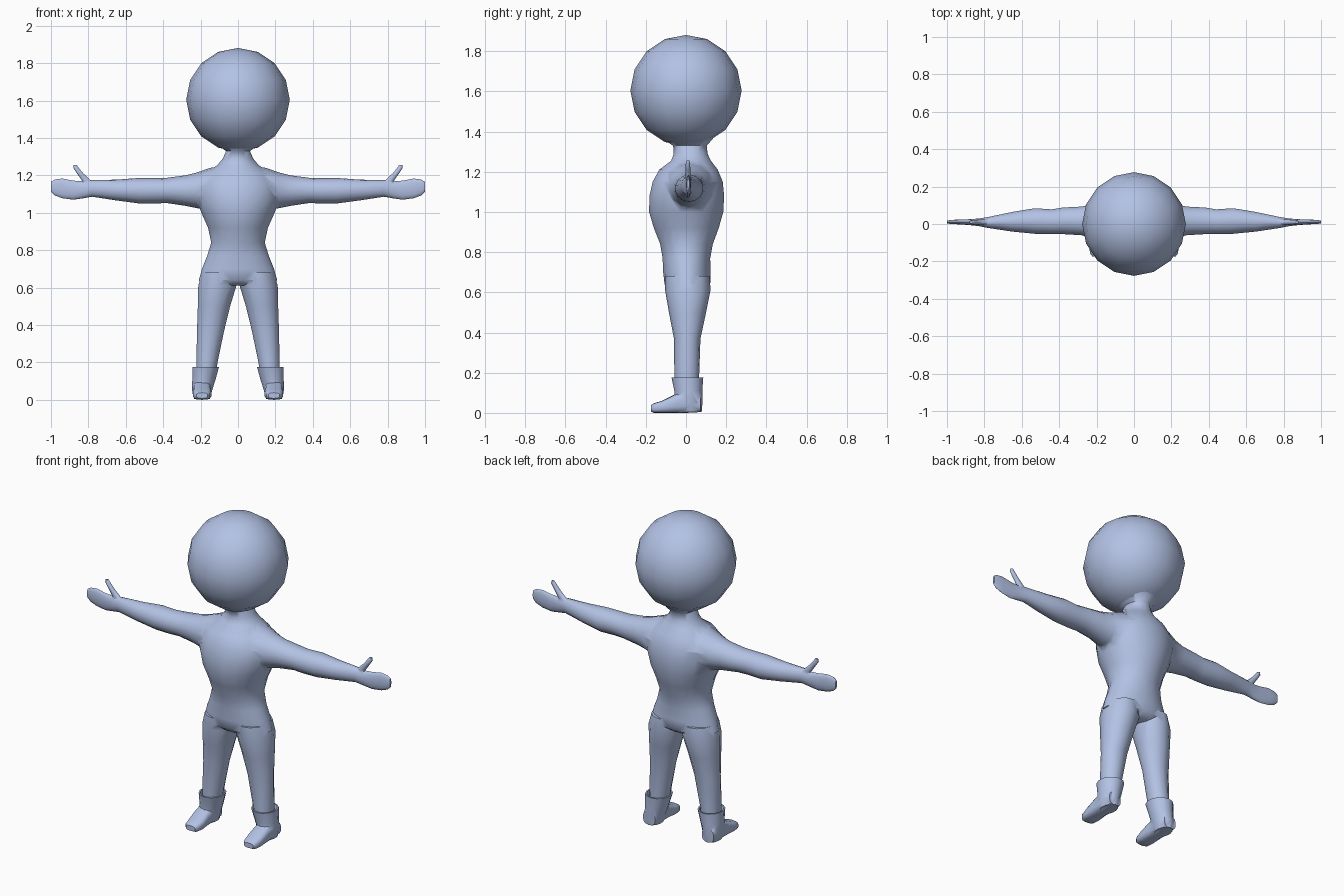
import bpy, bmesh, math
from mathutils import Vector

mat = bpy.data.materials.new("soft_blue")
mat.diffuse_color = (0.45, 0.54, 0.78, 1)


def finish(obj, angle=50):
    obj.data.materials.clear()
    obj.data.materials.append(mat)
    for p in obj.data.polygons:
        p.material_index = 0
    bpy.ops.object.select_all(action='DESELECT')
    obj.select_set(True)
    bpy.context.view_layer.objects.active = obj
    bpy.ops.object.shade_smooth_by_angle(angle=math.radians(angle))


def loft(name, axis, rings, n=14, power=1.0, mirror=False):
    """Rings are (position, low1, high1, low2, high2) across the two other axes."""
    others = [a for a in range(3) if a != axis]
    bm = bmesh.new()
    loops = []
    for t, a0, a1, b0, b1 in rings:
        loop = []
        for i in range(n):
            th = 2 * math.pi * (i + 0.5) / n
            c, s = math.cos(th), math.sin(th)
            co = Vector()
            co[axis] = t
            co[others[0]] = (a0 + a1) / 2 + (a1 - a0) / 2 * math.copysign(abs(c) ** power, c)
            co[others[1]] = (b0 + b1) / 2 + (b1 - b0) / 2 * math.copysign(abs(s) ** power, s)
            if mirror:
                co.x = -co.x
            loop.append(bm.verts.new(co))
        loops.append(loop)
    for p, q in zip(loops, loops[1:]):
        for i in range(n):
            j = (i + 1) % n
            bm.faces.new((p[i], p[j], q[j], q[i]))
    bm.faces.new(loops[0])
    bm.faces.new(loops[-1])
    bmesh.ops.recalc_face_normals(bm, faces=bm.faces)
    me = bpy.data.meshes.new(name)
    bm.to_mesh(me)
    bm.free()
    obj = bpy.data.objects.new(name, me)
    bpy.context.collection.objects.link(obj)
    return obj


def union(base, parts):
    bpy.context.view_layer.objects.active = base
    for part in parts:
        m = base.modifiers.new("union", 'BOOLEAN')
        m.operation, m.solver, m.object = 'UNION', 'EXACT', part
        bpy.ops.object.modifier_apply(modifier=m.name)
        bpy.data.objects.remove(part)
    return base


# Torso from crotch to neck
torso = loft("body", 2, [
    (0.61, -0.14, 0.14, -0.07, 0.08),
    (0.64, -0.212, 0.212, -0.108, 0.122),
    (0.70, -0.195, 0.195, -0.115, 0.123),
    (0.77, -0.167, 0.167, -0.118, 0.122),
    (0.84, -0.145, 0.145, -0.13, 0.135),
    (0.92, -0.162, 0.162, -0.162, 0.165),
    (1.00, -0.198, 0.198, -0.186, 0.188),
    (1.08, -0.225, 0.225, -0.184, 0.192),
    (1.15, -0.222, 0.222, -0.168, 0.185),
    (1.21, -0.18, 0.18, -0.135, 0.16),
    (1.255, -0.112, 0.112, -0.075, 0.125),
    (1.29, -0.082, 0.082, -0.062, 0.108),
    (1.33, -0.065, 0.065, -0.065, 0.105),
    (1.37, -0.12, 0.12, -0.13, 0.14),
], n=20)

limbs = []
for side, mirror in (("left", False), ("right", True)):
    # Arm ending in a flat mitten hand
    limbs.append(loft(side + "_arm", 0, [
        (0.06, -0.12, 0.15, 1.00, 1.255),
        (0.15, -0.11, 0.14, 1.01, 1.24),
        (0.22, -0.08, 0.11, 1.025, 1.215),
        (0.28, -0.062, 0.095, 1.037, 1.20),
        (0.38, -0.056, 0.09, 1.052, 1.187),
        (0.44, -0.055, 0.08, 1.05, 1.185),
        (0.53, -0.054, 0.086, 1.05, 1.186),
        (0.65, -0.042, 0.066, 1.066, 1.177),
        (0.78, -0.022, 0.038, 1.086, 1.175),
        (0.83, -0.012, 0.03, 1.077, 1.168),
        (0.88, -0.006, 0.026, 1.070, 1.172),
        (0.94, -0.002, 0.024, 1.078, 1.183),
        (0.98, 0.0, 0.022, 1.093, 1.178),
        (1.0, 0.004, 0.018, 1.112, 1.165),
    ], mirror=mirror))
    # Thumb
    limbs.append(loft(side + "_thumb", 2, [
        (1.13, 0.755, 0.825, -0.006, 0.026),
        (1.17, 0.782, 0.835, -0.006, 0.026),
        (1.21, 0.825, 0.862, -0.004, 0.023),
        (1.24, 0.85, 0.882, -0.002, 0.021),
        (1.256, 0.862, 0.88, 0.003, 0.017),
    ], n=8, mirror=mirror))
    # Leg
    limbs.append(loft(side + "_leg", 2, [
        (0.12, 0.12, 0.222, -0.055, 0.062),
        (0.20, 0.108, 0.224, -0.058, 0.066),
        (0.37, 0.072, 0.221, -0.06, 0.072),
        (0.50, 0.04, 0.217, -0.085, 0.10),
        (0.61, 0.006, 0.215, -0.104, 0.122),
        (0.68, 0.01, 0.195, -0.105, 0.118),
    ], mirror=mirror))
    # Boot shaft with a recessed cuff, joined to a foot
    shaft = loft(side + "_boot", 2, [
        (0.005, 0.15, 0.235, -0.045, 0.078),
        (0.05, 0.137, 0.247, -0.055, 0.082),
        (0.11, 0.118, 0.246, -0.058, 0.081),
        (0.175, 0.10, 0.246, -0.072, 0.086),
        (0.175, 0.108, 0.238, -0.064, 0.078),
        (0.15, 0.115, 0.234, -0.058, 0.072),
    ], mirror=mirror)
    foot = loft(side + "_foot", 1, [
        (0.072, 0.155, 0.233, 0.004, 0.08),
        (0.0, 0.142, 0.244, 0.0, 0.11),
        (-0.06, 0.145, 0.242, 0.0, 0.09),
        (-0.12, 0.142, 0.242, 0.0, 0.06),
        (-0.16, 0.15, 0.234, 0.0, 0.048),
        (-0.175, 0.162, 0.222, 0.008, 0.038),
    ], power=0.65, mirror=mirror)
    finish(union(shaft, [foot]))

finish(union(torso, limbs), 60)

# Head
bpy.ops.mesh.primitive_uv_sphere_add(segments=16, ring_count=8, radius=0.277,
                                     location=(0, 0, 1.604))
head = bpy.context.object
head.name = "head"
finish(head)
